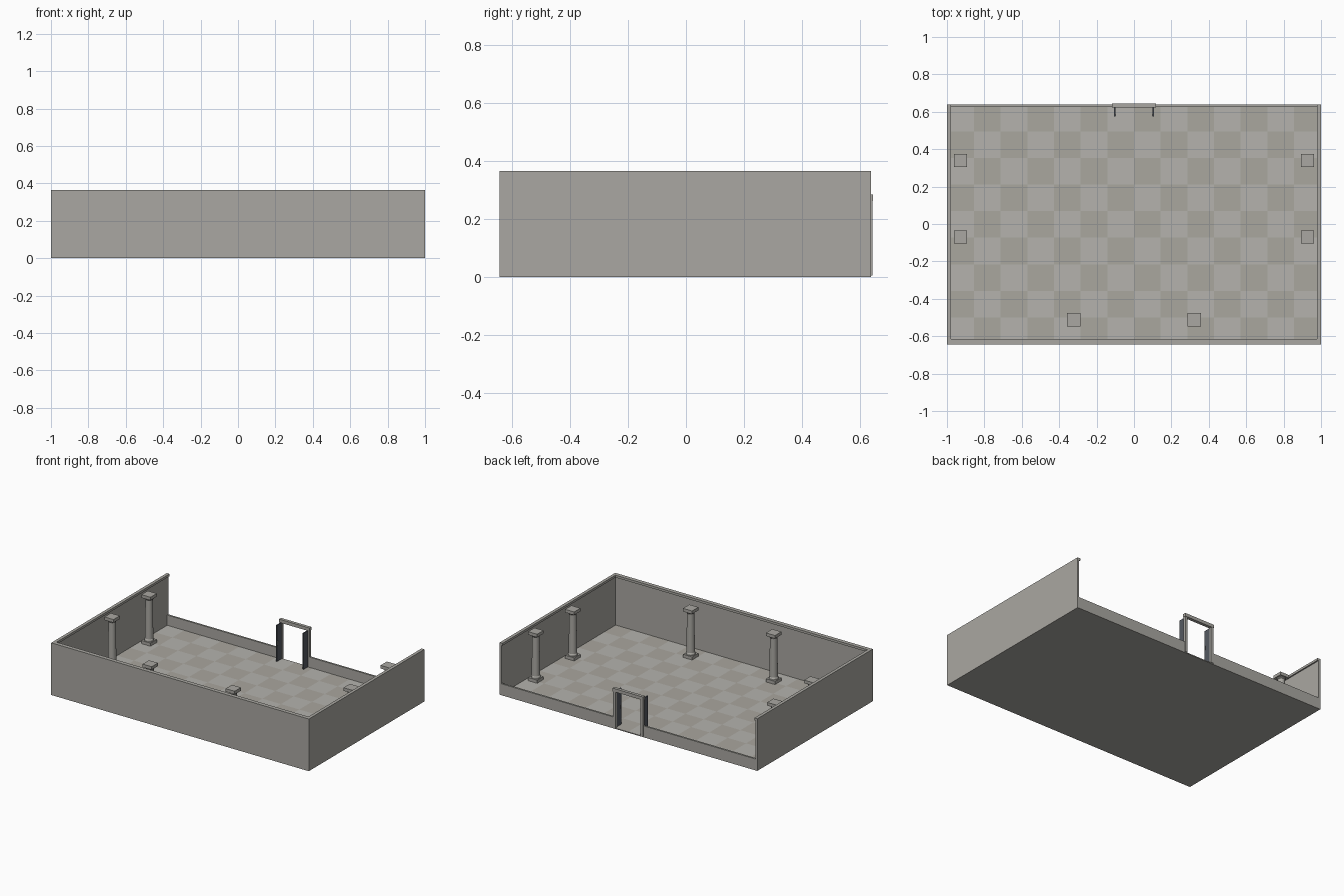
import bpy, bmesh, math

if "Cube" in bpy.data.objects:
    bpy.data.objects.remove(bpy.data.objects["Cube"])


def material(name, rgb):
    m = bpy.data.materials.new(name)
    m.diffuse_color = (*rgb, 1)
    m.use_nodes = True
    m.node_tree.nodes["Principled BSDF"].inputs["Base Color"].default_value = m.diffuse_color
    return m


STONE = material("stone", (0.40, 0.39, 0.36))
TILE_A = material("tile_light", (0.46, 0.45, 0.42))
TILE_B = material("tile_beige", (0.40, 0.385, 0.345))
DARK = material("dark_door", (0.09, 0.10, 0.12))


def finish(name, bm, *mats):
    me = bpy.data.meshes.new(name)
    bm.to_mesh(me)
    bm.free()
    ob = bpy.data.objects.new(name, me)
    bpy.context.collection.objects.link(ob)
    for m in mats:
        me.materials.append(m)
    return ob


def box(name, lo, hi, mat=STONE):
    bm = bmesh.new()
    bmesh.ops.create_cube(bm, size=1)
    for v in bm.verts:
        v.co = [l + (c + 0.5) * (h - l) for c, l, h in zip(v.co, lo, hi)]
    return finish(name, bm, mat)


X, Y0, Y1, H = 1.0, -0.643, 0.638, 0.366
FLOOR, WALL = 0.008, 0.013

# floor slab with a checkered tile top
box("floor_slab", (-X, Y0, 0), (X, Y1, FLOOR - 0.002))
NX, NY = 14, 9
bm = bmesh.new()
bmesh.ops.create_grid(bm, x_segments=NX, y_segments=NY, size=0.5)
for v in bm.verts:
    v.co.x *= 2 * (X - 0.002)
    v.co.y = v.co.y * (Y1 - Y0 - 0.004) + (Y0 + Y1) / 2
    v.co.z = FLOOR
bm.faces.ensure_lookup_table()
for f in bm.faces:
    c = f.calc_center_median()
    i = int((c.x + X) / (2 * X) * NX)
    j = int((c.y - Y0) / (Y1 - Y0) * NY)
    f.material_index = (i + j) % 2
finish("floor_tiles", bm, TILE_A, TILE_B)

# tall front wall with its top moulding
box("front_wall", (-X, Y0, 0), (X, Y0 + WALL, H))
box("front_cornice", (-X, Y0, H - 0.016), (X, Y0 + 0.028, H))

for side, s in (("left", -1), ("right", 1)):
    def mbox(name, lo, hi, mat=STONE):
        xs = sorted((s * lo[0], s * hi[0]))
        return box(f"{side}_{name}", (xs[0], lo[1], lo[2]), (xs[1], hi[1], hi[2]), mat)

    # side walls, mouldings and low back wall halves
    mbox("wall", (X - WALL, Y0, 0), (X, Y1, H))
    mbox("cornice", (X - 0.022, Y0, H - 0.016), (X, Y1, H))
    mbox("low_back_wall", (0.112, Y1 - WALL, 0), (X, Y1, 0.08))

    # door jamb, open door leaf and handle
    mbox("door_jamb", (0.097, 0.625, 0.006), (0.116, 0.643, 0.265))
    mbox("door_leaf", (0.100, 0.574, 0.010), (0.107, 0.628, 0.264), DARK)
    mbox("door_handle", (0.096, 0.581, 0.125), (0.100, 0.585, 0.150))

# lintel over the doorway
box("door_lintel", (-0.118, 0.623, 0.262), (0.118, 0.645, 0.285))


# columns: square plinth and capital, turned round shaft
SHAFT = [(0.031, 0.030), (0.031, 0.040), (0.027, 0.046), (0.024, 0.318),
         (0.028, 0.323), (0.028, 0.330)]


def column(name, x, y):
    a = 0.035
    box(name + "_plinth", (x - a, y - a, FLOOR), (x + a, y + a, 0.030))
    box(name + "_capital", (x - a, y - a, 0.330), (x + a, y + a, 0.352))
    n = 20
    bm = bmesh.new()
    rings = [[bm.verts.new((x + r * math.cos(2 * math.pi * k / n),
                            y + r * math.sin(2 * math.pi * k / n), z))
              for k in range(n)] for r, z in SHAFT]
    for p, q in zip(rings, rings[1:]):
        for k in range(n):
            bm.faces.new((p[k], p[(k + 1) % n], q[(k + 1) % n], q[k]))
    ob = finish(name + "_shaft", bm, STONE)
    bpy.ops.object.select_all(action='DESELECT')
    ob.select_set(True)
    bpy.context.view_layer.objects.active = ob
    bpy.ops.object.shade_smooth_by_angle()


for side, s in (("left", -1), ("right", 1)):
    column(side + "_back_column", s * 0.928, 0.34)
    column(side + "_middle_column", s * 0.928, -0.07)
    column(side + "_front_column", s * 0.322, -0.512)
